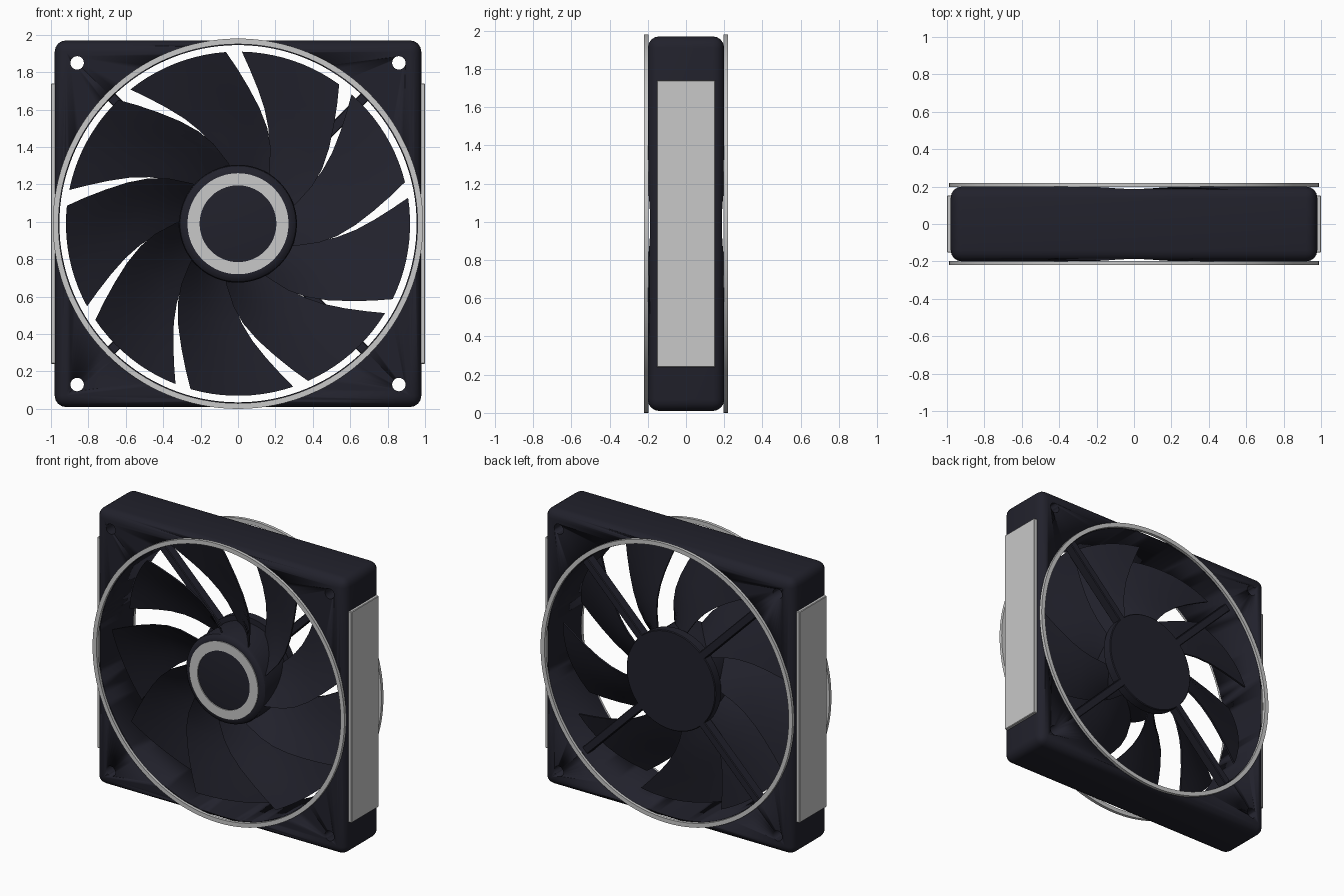
import bpy, bmesh, math
from mathutils import Matrix, Vector

if "Cube" in bpy.data.objects:
    bpy.data.objects.remove(bpy.data.objects["Cube"])

CZ = 0.99  # height of the fan axis


def material(name, rgb):
    m = bpy.data.materials.new(name)
    m.diffuse_color = (*rgb, 1)
    m.use_nodes = True
    m.node_tree.nodes["Principled BSDF"].inputs["Base Color"].default_value = m.diffuse_color
    return m


DARK = material("dark navy plastic", (0.0155, 0.0155, 0.025))
SILVER = material("silver grey", (0.58, 0.58, 0.58))


def finish(bm, name, mat, angle=30):
    bmesh.ops.recalc_face_normals(bm, faces=bm.faces)
    me = bpy.data.meshes.new(name)
    bm.to_mesh(me)
    bm.free()
    ob = bpy.data.objects.new(name, me)
    bpy.context.collection.objects.link(ob)
    me.materials.append(mat)
    bpy.context.view_layer.objects.active = ob
    ob.select_set(True)
    bpy.ops.object.shade_smooth_by_angle(angle=math.radians(angle))
    ob.select_set(False)
    return ob


def box(name, size, loc, mat, bevel=0.0, segs=3, rot=None):
    bm = bmesh.new()
    bmesh.ops.create_cube(bm, size=1)
    bmesh.ops.scale(bm, vec=size, verts=bm.verts)
    if bevel:
        bmesh.ops.bevel(bm, geom=bm.edges[:], offset=bevel, segments=segs,
                        profile=0.5, affect='EDGES')
    bmesh.ops.translate(bm, vec=loc, verts=bm.verts)
    if rot is not None:
        bmesh.ops.transform(bm, matrix=rot, verts=bm.verts)
    return finish(bm, name, mat)


def lathe(name, profile, mat, closed=False, n=96, centre=(0, CZ)):
    """Revolve (radius, y) points about the fan's y axis."""
    bm = bmesh.new()
    rings = []
    for r, y in profile:
        if r == 0:
            rings.append([bm.verts.new((centre[0], y, centre[1]))] * n)
        else:
            rings.append([bm.verts.new((centre[0] + r * math.cos(2 * math.pi * i / n), y,
                                        centre[1] + r * math.sin(2 * math.pi * i / n)))
                          for i in range(n)])
    pairs = list(zip(rings, rings[1:]))
    if closed:
        pairs.append((rings[-1], rings[0]))
    for a, b in pairs:
        for i in range(n):
            j = (i + 1) % n
            bm.faces.new(list(dict.fromkeys((a[i], a[j], b[j], b[i]))))
    return finish(bm, name, mat)


# Square frame with the round bore and four screw holes cut through
frame = box("frame", (1.96, 0.40, 1.96), (0, 0, CZ), DARK, 0.06, 4)
holes = [(0.955, 0, CZ, 128)] + [(0.036, sx * 0.86, CZ + sz * 0.86, 24)
                                 for sx in (-1, 1) for sz in (-1, 1)]
for k, (r, x, z, n) in enumerate(holes):
    cutter = lathe(f"hole_cutter_{k}", [(0, -0.5), (r, -0.5), (r, 0.5), (0, 0.5)],
                   DARK, n=n, centre=(x, z))
    mod = frame.modifiers.new("hole", 'BOOLEAN')
    mod.object = cutter
    mod.solver = 'EXACT'
    bpy.context.view_layer.objects.active = frame
    bpy.ops.object.modifier_apply(modifier=mod.name)
    bpy.data.objects.remove(cutter)

# Silver trim rings, front and back, and side plates
for side, s in (("front", -1), ("back", 1)):
    lathe(f"{side}_trim_ring", [(0.96, s * 0.197), (0.99, s * 0.197),
                                (0.99, s * 0.219), (0.96, s * 0.219)], SILVER, True, 128)
for side, s in (("left", -1), ("right", 1)):
    box(f"{side}_side_plate", (0.03, 0.306, 1.50), (s * 0.985, 0, CZ), SILVER, 0.004, 1)

# Rotor hub with silver ring
lathe("rotor_hub", [(0, -0.155), (0.275, -0.155), (0.295, -0.15), (0.31, -0.137),
                    (0.315, -0.12), (0.315, 0.10), (0, 0.10)], DARK)
lathe("hub_ring", [(0.205, -0.15), (0.27, -0.15), (0.27, -0.162), (0.205, -0.162)],
      SILVER, True)

# Motor mount and diagonal struts at the back
lathe("motor_mount", [(0, 0.105), (0.35, 0.105), (0.35, 0.165), (0.345, 0.17), (0, 0.17)], DARK)
for k in range(4):
    rot = Matrix.Translation((0, 0, CZ)) @ Matrix.Rotation(math.radians(45 + 90 * k), 4, 'Y')
    box(f"strut_{k + 1}", (0.67, 0.07, 0.055), (0.635, 0.135, 0), DARK, 0.005, 1, rot)

# Swept fan blades: edge angles in degrees against radius
RADII = (0.28, 0.33, 0.446, 0.535, 0.63, 0.73, 0.83, 0.92)
FRONT = (55, 59, 67, 73, 79.5, 85.5, 90.3, 94)
REAR = (59, 62, 68, 72.3, 77, 81.7, 85.7, 88.7)


def blade(index):
    bm = bmesh.new()
    steps, thick = 10, 0.014
    sheets = []
    for off in (0, thick):
        rows = []
        for r, a0, a1 in zip(RADII, FRONT, REAR):
            t = (r - 0.28) / 0.64
            y0, y1 = -0.125 + 0.015 * t, 0.085 - 0.015 * t
            row = []
            for i in range(steps + 1):
                u = i / steps
                a = math.radians(a0 + (a1 + 40 - a0) * u + 40 * index)
                y = y0 + (y1 - y0) * u + 0.02 * math.sin(math.pi * u) + off
                row.append(bm.verts.new((r * math.cos(a), y, CZ + r * math.sin(a))))
            rows.append(row)
        for p, q in zip(rows, rows[1:]):
            for i in range(steps):
                bm.faces.new((p[i], p[i + 1], q[i + 1], q[i]))
        sheets.append(rows)
    # close the rim between the two sheets
    loops = [[*R[0], *[w[-1] for w in R[1:-1]], *R[-1][::-1], *[w[0] for w in R[-2:0:-1]]]
             for R in sheets]
    m = len(loops[0])
    for i in range(m):
        j = (i + 1) % m
        bm.faces.new((loops[0][i], loops[0][j], loops[1][j], loops[1][i]))
    finish(bm, f"fan_blade_{index + 1}", DARK, 40)


for k in range(9):
    blade(k)
